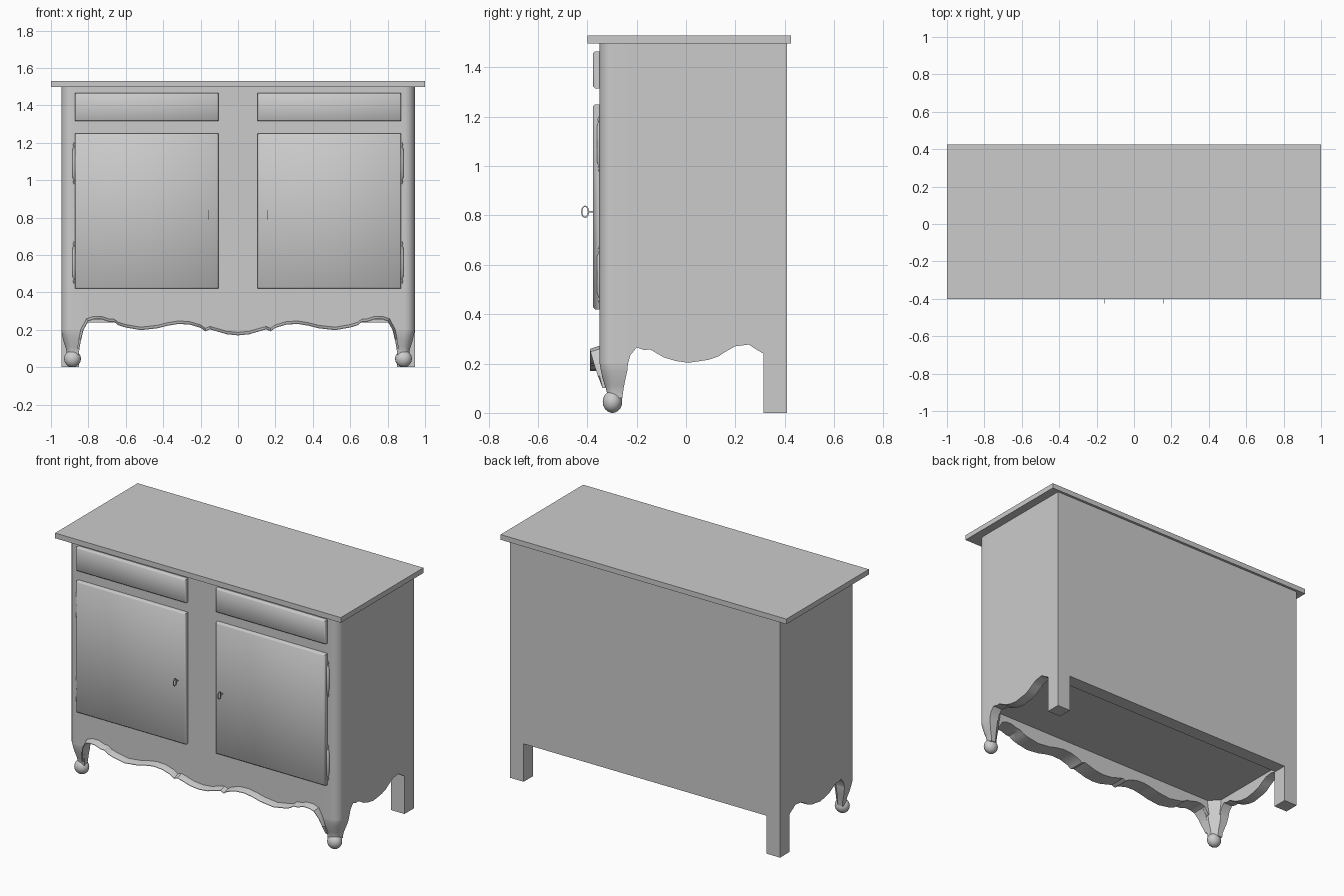
import bpy, bmesh, math
from mathutils import Vector

if "Cube" in bpy.data.objects:
    bpy.data.objects.remove(bpy.data.objects["Cube"], do_unlink=True)

GREY = (0.6, 0.6, 0.6, 1)
paint = bpy.data.materials.new("plain grey")
paint.use_nodes = True
paint.diffuse_color = GREY
paint.node_tree.nodes["Principled BSDF"].inputs["Base Color"].default_value = GREY


def finish(name, bm, angle=35):
    bmesh.ops.recalc_face_normals(bm, faces=bm.faces)
    mesh = bpy.data.meshes.new(name)
    bm.to_mesh(mesh)
    bm.free()
    obj = bpy.data.objects.new(name, mesh)
    bpy.context.collection.objects.link(obj)
    mesh.materials.append(paint)
    bpy.ops.object.select_all(action="DESELECT")
    obj.select_set(True)
    bpy.context.view_layer.objects.active = obj
    bpy.ops.object.shade_smooth_by_angle(angle=math.radians(angle))
    return obj


def box(name, lo, hi, front_bevel=0, angle=35):
    lo, hi = Vector(lo), Vector(hi)
    bm = bmesh.new()
    bmesh.ops.create_cube(bm, size=1)
    for v in bm.verts:
        v.co = Vector((lo[i] + (v.co[i] + 0.5) * (hi[i] - lo[i]) for i in range(3)))
    if front_bevel:
        edges = [e for e in bm.edges if all(v.co.y < lo.y + 0.001 for v in e.verts)]
        bmesh.ops.bevel(bm, geom=edges, offset=front_bevel, segments=1, affect="EDGES")
    return finish(name, bm, angle)


def loft(name, sections, closed=False, angle=35):
    """Skin a list of equal-length point rings."""
    bm = bmesh.new()
    rings = [[bm.verts.new(p) for p in s] for s in sections]
    n = len(rings[0])
    pairs = list(zip(rings, rings[1:])) + ([(rings[-1], rings[0])] if closed else [])
    for a, b in pairs:
        for i in range(n):
            j = (i + 1) % n
            bm.faces.new((a[i], a[j], b[j], b[i]))
    if not closed:
        bm.faces.new(rings[0])
        bm.faces.new(rings[-1])
    return finish(name, bm, angle)


def spindle(name, profile, sides=16):
    """Profile rows are centre x, centre y, height, radius."""
    turns = [2 * math.pi * i / sides for i in range(sides)]
    return loft(name, [[(x + r * math.cos(t), y + r * math.sin(t), z) for t in turns]
                       for x, y, z, r in profile], angle=60)


FRONT, BACK, TOP, HALF = -.35, .409, 1.497, .945
WALL, RADIUS, CORE = .065, .055, .09


def corner_arc(inset, radius):
    """Rounded front-left corner in plan, from the front face to the side face."""
    cx, cy = HALF - inset - radius, FRONT + inset + radius
    turns = [math.pi / 2 * k / 8 for k in range(9)]
    return [(cx + radius * math.sin(a), cy - radius * math.cos(a)) for a in turns]


def leg_section(s, z, inset, width, radius, depth):
    """Rounded outside corner with a chamfered inside corner."""
    x, y = HALF - inset, FRONT + inset
    ring = [(x - width, y)] + corner_arc(inset, radius) + [
        (x, y + width), (x - depth, y + width), (x - width, y + depth)]
    return [(s * px, py, z) for px, py in ring]


# Scalloped lower edge: front half as (x, z), side as (y, z)
front_edge = [(0, .17), (.06, .176), (.15, .202), (.175, .192), (.2, .21), (.26, .228),
              (.32, .231), (.38, .221), (.43, .208), (.52, .198), (.6, .212), (.64, .224),
              (.66, .24), (.69, .242), (.73, .256), (.77, .256), (.8, .245), (.829, .2)]
side_edge = [(-.235, .2), (-.225, .235), (-.2, .265), (-.17, .255), (-.145, .257),
             (-.09, .225), (-.04, .21), (.01, .203), (.09, .215), (.13, .228),
             (.165, .251), (.2, .27), (.255, .277), (.28, .26), (.314, .24), (.405, .24)]

# Carcass: curved wall running round the front and both sides
path = [(x, FRONT, z) for x, z in front_edge]
path += [(x, y, .2) for x, y in corner_arc(0, RADIUS)]
path += [(HALF, y, z) for y, z in side_edge]
path = [(-x, y, z) for x, y, z in reversed(path[1:])] + path
columns = []
for x, y, z in path:
    p = Vector((x, y))
    core = Vector((max(CORE - HALF, min(HALF - CORE, x)), max(FRONT + CORE, y)))
    q = core + (p - core).normalized() * (CORE - WALL)
    columns.append([(x, y, z), (x, y, TOP), (q.x, q.y, TOP), (q.x, q.y, z)])
loft("carcass_wall", columns)

# Flared lip following the scalloped front edge and fading down the legs
lip = [(x, z, -.39, 0, .016) for x, z in front_edge[:-2]]
lip += [(.8, .245, -.387, .01, .014), (.826, .2, -.374, .014, .004),
        (.838, .15, -.357, .013, 0), (.85, .1, -.338, .01, 0)]
lip = [(-x, z, y, -dx, dz) for x, z, y, dx, dz in reversed(lip[1:])] + lip
loft("apron_lip", [[(x, y, z), (x, -.305, z), (x + dx, -.305, z + dz),
                    (x + dx, max(y, FRONT), z + dz), (x + dx * .2, y, z + dz * .2)]
                   for x, z, y, dx, dz in lip], angle=25)

# Back, floor and top
box("back_panel", (-HALF, .32, .24), (HALF, BACK, TOP))
box("floor_panel", (-.91, -.32, .295), (.91, .35, .32))
box("table_top", (-1, -.40, TOP), (1, .425, 1.53))

for s, side in ((1, "left"), (-1, "right")):
    # Legs and feet
    x0, x1 = sorted((s * .85, s * HALF))
    box(f"back_leg_{side}", (x0, .314, 0), (x1, BACK, .32))
    loft(f"front_leg_{side}", [leg_section(s, *row) for row in (
        (.3, .002, .122, .055, .065), (.2, 0, .115, .055, .06), (.17, .005, .107, .055, .055),
        (.14, .012, .093, .052, .048), (.11, .022, .077, .045, .04),
        (.085, .029, .066, .036, .034), (.06, .03, .062, .032, .032))], angle=40)
    bm = bmesh.new()
    bmesh.ops.create_uvsphere(bm, u_segments=20, v_segments=12, radius=.045)
    bmesh.ops.scale(bm, verts=bm.verts, vec=(1, .88, 1))
    bmesh.ops.translate(bm, verts=bm.verts, vec=(s * .885, -.298, .045))
    finish(f"ball_foot_{side}", bm, 60)

    # Doors and drawers, softly shaded to their edges
    x0, x1 = sorted((s * .105, s * .872))
    box(f"door_{side}", (x0, -.376, .42), (x1, -.34, 1.25), .007, 60)
    box(f"drawer_{side}", (x0, -.376, 1.315), (x1, -.34, 1.465), .007, 60)

    # Hinges
    for level, z in (("lower", .56), ("upper", 1.09)):
        spindle(f"{level}_hinge_{side}", [
            (s * .876, -.352, z + dz, r) for dz, r in
            ((-.112, .002), (-.1, .006), (-.088, .003), (-.078, .008), (0, .01),
             (.078, .008), (.088, .003), (.1, .006), (.112, .002))], 10)

    # Key with an oval bow
    kx, bow = s * .156, []
    for i in range(20):
        c, d = math.cos(math.pi * i / 10), math.sin(math.pi * i / 10)
        bow.append([(kx + w, -.409 + (.016 + t) * c, .815 + (.025 + t) * d)
                    for w, t in ((-.002, -.005), (.002, -.005), (.002, 0), (-.002, 0))])
    loft(f"key_bow_{side}", bow, closed=True)
    box(f"key_stem_{side}", (kx - .002, -.394, .812), (kx + .002, -.37, .818))
